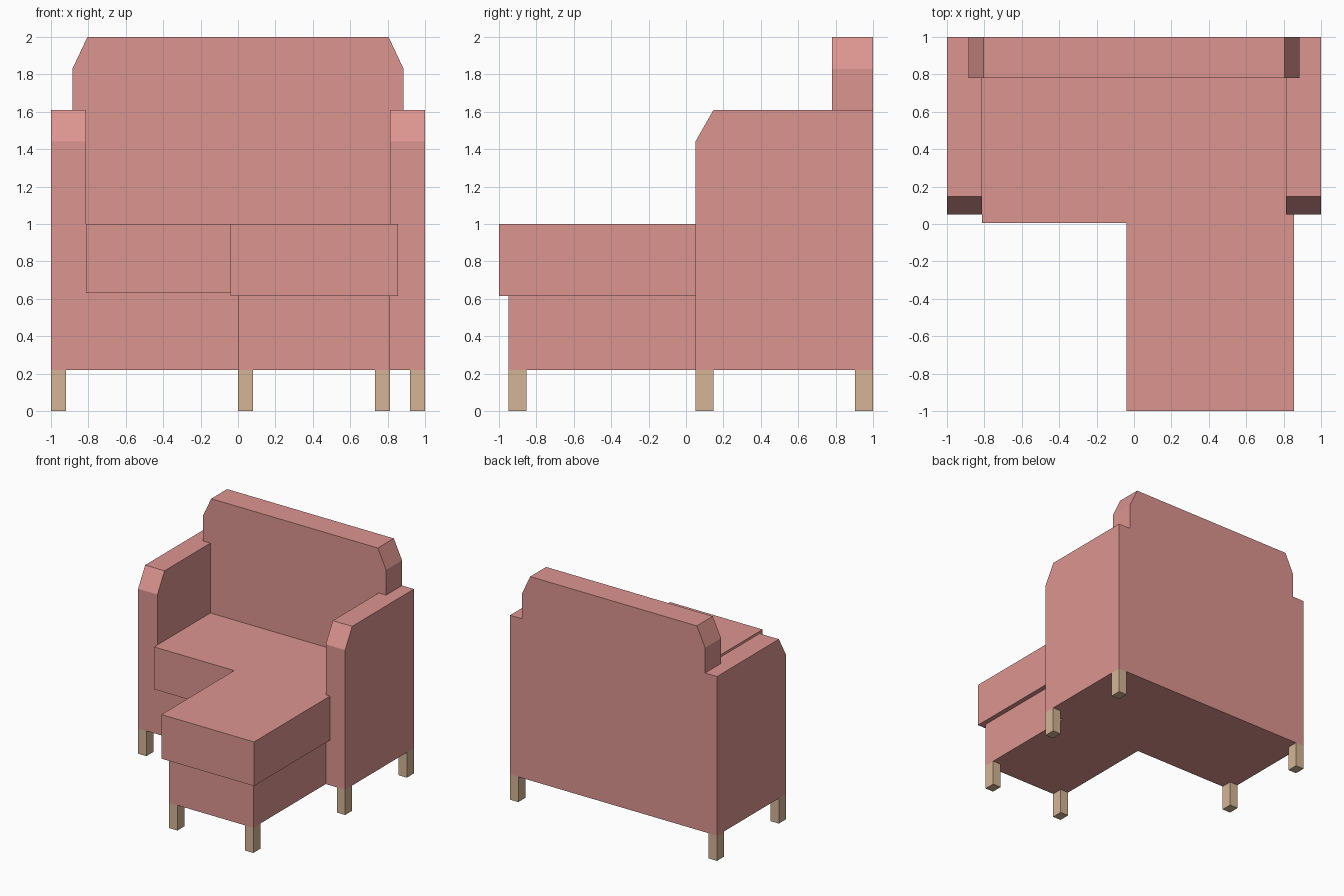
import bpy, bmesh
from mathutils import Vector

if "Cube" in bpy.data.objects:
    bpy.data.objects.remove(bpy.data.objects["Cube"])


def material(name, rgb):
    m = bpy.data.materials.new(name)
    m.diffuse_color = (*rgb, 1)
    m.use_nodes = True
    m.node_tree.nodes["Principled BSDF"].inputs["Base Color"].default_value = m.diffuse_color
    return m


FABRIC = material("pink_fabric", (0.72, 0.30, 0.28))
WOOD = material("pale_wood", (0.66, 0.46, 0.30))


def extrude(name, profile, axis, lo, hi, mat):
    """Extrude a 2D profile from lo to hi along axis x (y,z), y (x,z) or z (x,y)."""
    def place(p, d):
        c = list(p)
        c.insert("xyz".index(axis), d)
        return Vector(c)

    bm = bmesh.new()
    face = bm.faces.new([bm.verts.new(place(p, lo)) for p in profile])
    new = bmesh.ops.extrude_face_region(bm, geom=[face])["geom"]
    bmesh.ops.translate(bm, vec=place((0, 0), hi - lo),
                        verts=[v for v in new if isinstance(v, bmesh.types.BMVert)])
    bmesh.ops.recalc_face_normals(bm, faces=bm.faces)
    me = bpy.data.meshes.new(name)
    bm.to_mesh(me)
    bm.free()
    me.materials.append(mat)
    ob = bpy.data.objects.new(name, me)
    bpy.context.collection.objects.link(ob)
    return ob


def rect(x0, x1, y0, y1):
    return [(x0, y0), (x1, y0), (x1, y1), (x0, y1)]


IN, BACK, ARM, LEG = 0.813, 0.78, 0.05, 0.22

# Backrest with clipped upper corners, resting over the arms
half = [(IN, LEG), (IN, 1.61), (0.885, 1.61), (0.885, 1.83), (0.805, 2.0)]
extrude("backrest", half + [(-x, z) for x, z in reversed(half)], "y", BACK, 1.0, FABRIC)

# Arms with a sloped front corner
arm = [(ARM, LEG), (1, LEG), (1, 1.61), (0.147, 1.61), (ARM, 1.44)]
extrude("left_arm", arm, "x", -1, -IN, FABRIC)
extrude("right_arm", arm, "x", IN, 1, FABRIC)

# L-shaped base under the seat and chaise
base = [(-IN, ARM), (0, ARM), (0, -0.95), (IN, -0.95), (IN, BACK), (-IN, BACK)]
extrude("base", base, "z", LEG, 0.63, FABRIC)

# Seat cushion and the wider, longer chaise cushion
extrude("seat_cushion", rect(-IN, -0.04, 0.005, BACK), "z", 0.63, 1.0, FABRIC)
chaise = [(-0.04, -1), (0.855, -1), (0.855, ARM), (IN, ARM), (IN, BACK), (-0.04, BACK)]
extrude("chaise_cushion", chaise, "z", 0.615, 1.0, FABRIC)

# Square legs, placed by their lower-left corner
W, D = 0.08, 0.097
legs = {"back_left_leg": (-1, 1 - D), "back_right_leg": (1 - W, 1 - D),
        "front_left_leg": (-1, ARM), "front_right_leg": (1 - W, ARM),
        "chaise_left_leg": (0, -0.95), "chaise_right_leg": (IN - W, -0.95)}
for name, (x, y) in legs.items():
    extrude(name, rect(x, x + W, y, y + D), "z", 0, LEG, WOOD)
